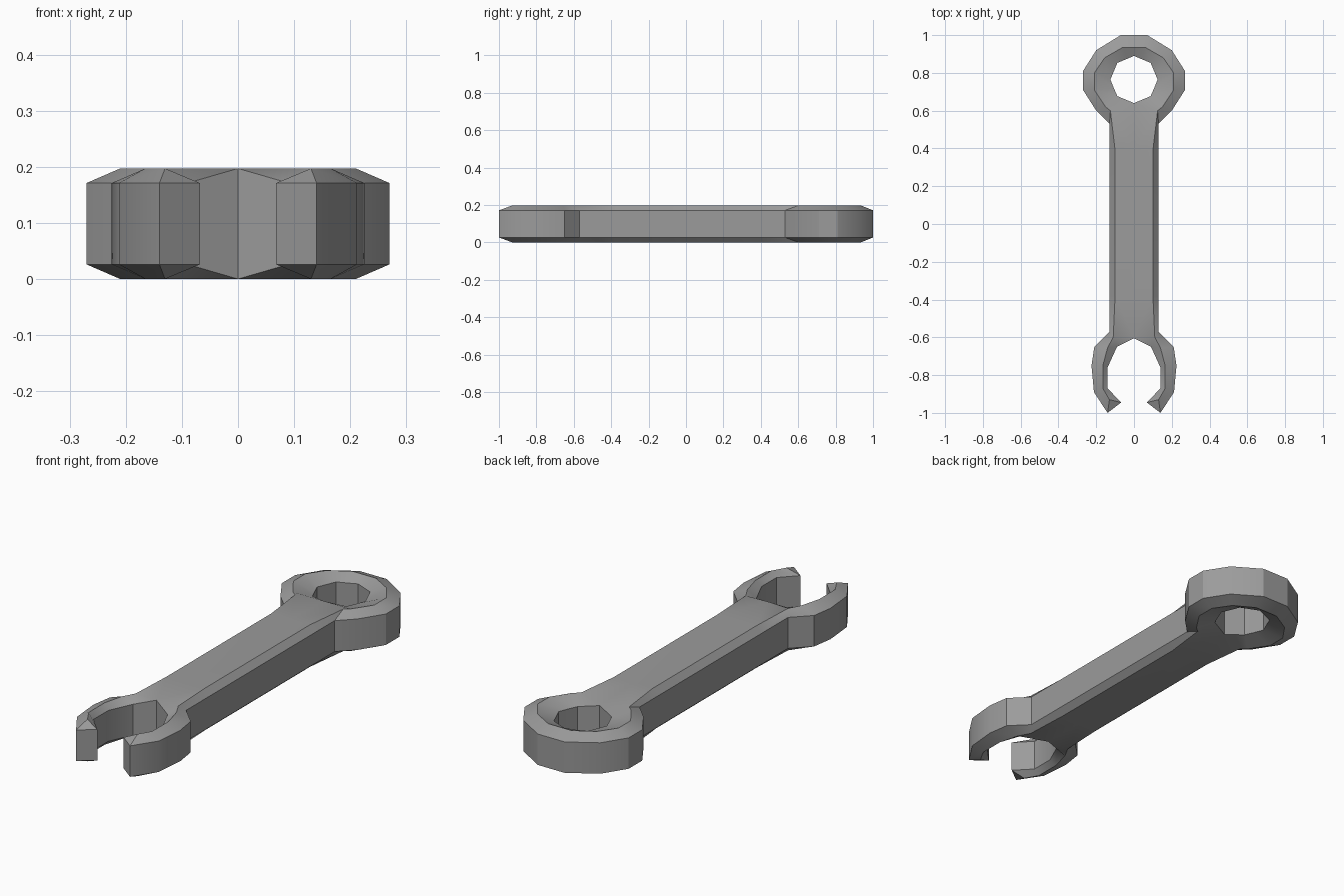
import bpy
import bmesh
from math import radians

cube = bpy.data.objects.get("Cube")
if cube:
    bpy.data.objects.remove(cube, do_unlink=True)

steel = bpy.data.materials.new("steel grey")
steel.use_nodes = True
grey = (0.33, 0.33, 0.33, 1)
steel.diffuse_color = grey
steel.node_tree.nodes["Principled BSDF"].inputs["Base Color"].default_value = grey

THICK, RIM = 0.197, 0.171

# Cross-sections down one half: outer edge, crest, inner edge, inner edge height
stations = [
    # closed ring
    ((0, 1), (0, .935), (0, .89), RIM),
    ((.07, 1), (.06, .935), (.04, .873), RIM),
    ((.2, .92), (.155, .88), (.088, .853), RIM),
    ((.27, .81), (.21, .80), (.125, .765), RIM),
    ((.27, .71), (.21, .71), (.107, .72), RIM),
    ((.2, .6), (.15, .62), (.088, .677), RIM),
    ((.13, .53), (.125, .6), (0, .64), .185),
    # shank
    ((.13, .39), (.1, .39), (0, .39), THICK),
    ((.13, -.38), (.1, -.38), (0, -.38), THICK),
    ((.13, -.57), (.11, -.6), (0, -.605), THICK),
    # open jaw
    ((.21, -.65), (.14, -.655), (.09, -.65), RIM),
    ((.225, -.75), (.165, -.75), (.14, -.76), RIM),
    ((.212, -.89), (.165, -.87), (.14, -.87), RIM),
    ((.14, -1), (.13, -.93), (.068, -.945), RIM),
]

bm = bmesh.new()


def section(outer, crest, inner, height):
    """Vertices round one cross-section, top then bottom."""
    top = [(*outer, RIM), (*crest, THICK), (*inner, height)]
    bottom = [(x, y, THICK - z) for x, y, z in reversed(top)]
    return [bm.verts.new(p) for p in top + bottom]


rings = [section(*s) for s in stations]

# Skin between neighbouring sections; the shank has no inner wall
for a, b in zip(rings, rings[1:]):
    for i in range(6):
        j = (i + 1) % 6
        solid = i == 2 and a[2].co.x == 0 and b[2].co.x == 0
        if not solid:
            bm.faces.new((a[i], a[j], b[j], b[i]))

# Jaw tip
tip = rings[-1]
for ids in ((0, 2, 3, 5), (0, 1, 2), (3, 4, 5)):
    bm.faces.new([tip[i] for i in ids])

# Mirror to the other side and weld the centre line
bmesh.ops.mirror(bm, geom=bm.verts[:] + bm.edges[:] + bm.faces[:],
                 axis='X', merge_dist=0.0005)
bmesh.ops.remove_doubles(bm, verts=bm.verts[:], dist=0.0005)
bmesh.ops.recalc_face_normals(bm, faces=bm.faces[:])

mesh = bpy.data.meshes.new("wrench")
bm.to_mesh(mesh)
bm.free()
mesh.materials.append(steel)
wrench = bpy.data.objects.new("wrench", mesh)
bpy.context.collection.objects.link(wrench)

bpy.ops.object.select_all(action='DESELECT')
wrench.select_set(True)
bpy.context.view_layer.objects.active = wrench
bpy.ops.object.shade_smooth_by_angle(angle=radians(30))
